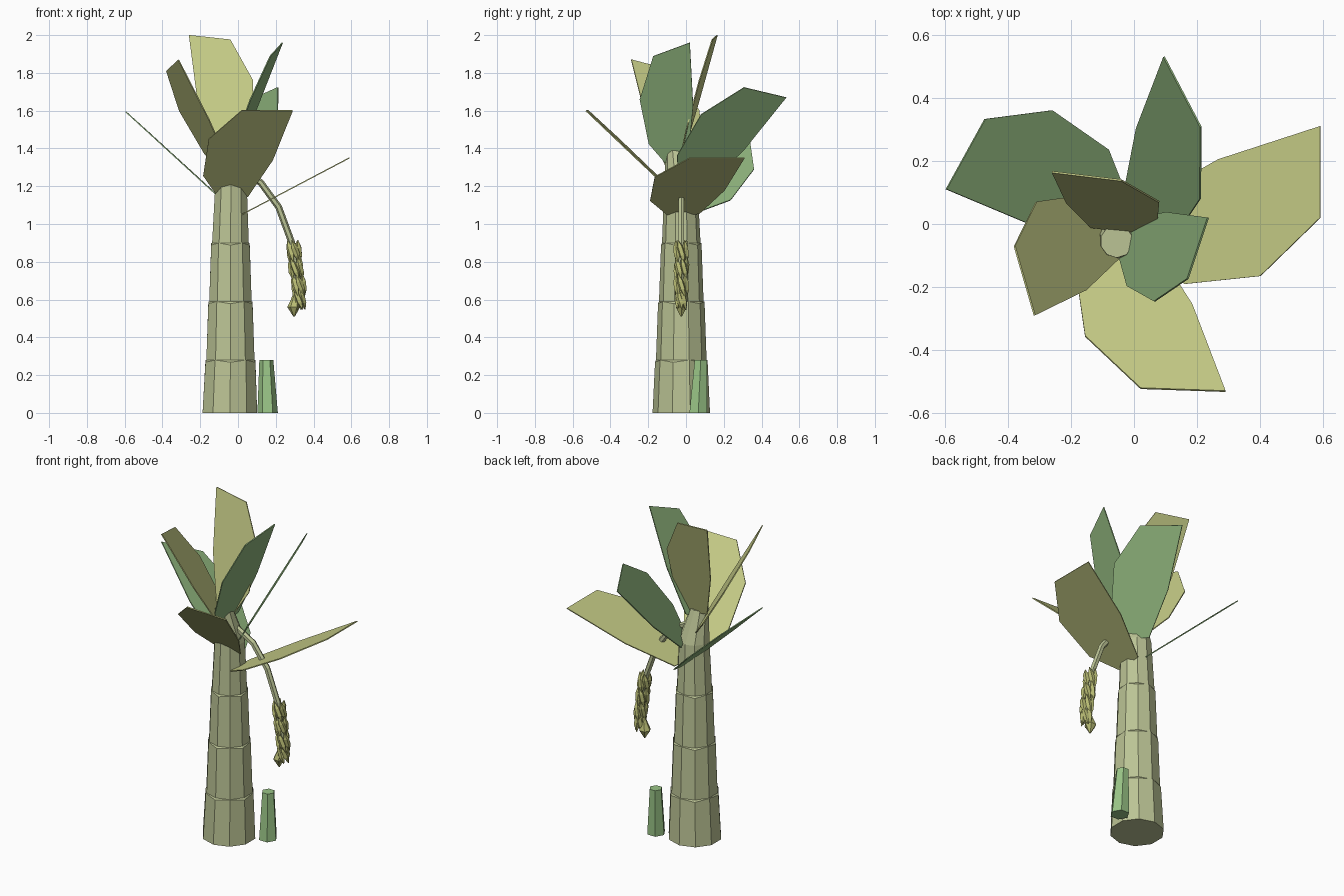
import bpy, math
from mathutils import Vector

if "Cube" in bpy.data.objects:
    bpy.data.objects.remove(bpy.data.objects["Cube"])


def material(name, rgb):
    m = bpy.data.materials.new(name)
    m.diffuse_color = (*rgb, 1)
    m.use_nodes = True
    m.node_tree.nodes["Principled BSDF"].inputs["Base Color"].default_value = m.diffuse_color
    return m


BARK = material("bark", (0.50, 0.55, 0.30))
YELLOW = material("yellow_leaf", (0.56, 0.60, 0.24))
GREEN = material("green_leaf", (0.27, 0.45, 0.20))
SHOOT = material("shoot_green", (0.32, 0.55, 0.24))
FRUIT = material("fruit", (0.50, 0.52, 0.18))


def make(name, verts, faces, mat):
    me = bpy.data.meshes.new(name)
    me.from_pydata([tuple(v) for v in verts], [], faces)
    me.materials.append(mat)
    ob = bpy.data.objects.new(name, me)
    bpy.context.collection.objects.link(ob)
    return ob


def loft(rings, sides, phase=0.0):
    """Closed tube through rings of (centre, radius, axis, dip)."""
    verts, faces = [], []
    for c, r, axis, dip in rings:
        q = Vector((0, 0, 1)).rotation_difference(Vector(axis))
        for i in range(sides):
            a = phase + math.tau * i / sides
            p = Vector((r * math.cos(a), r * math.sin(a), -dip * (i % 2)))
            verts.append(Vector(c) + q @ p)
    for k in range(len(rings) - 1):
        for i in range(sides):
            j = (i + 1) % sides
            faces.append((k * sides + i, k * sides + j,
                          (k + 1) * sides + j, (k + 1) * sides + i))
    faces.append(tuple(reversed(range(sides))))
    faces.append(tuple(range((len(rings) - 1) * sides, len(rings) * sides)))
    return verts, faces


UP = (0, 0, 1)

# Trunk: stacked sheaths, each slightly stepped in where the next one emerges
rings = [((-0.043, -0.025, 0), 0.152, UP, 0)]
for z, r in ((0.28, 0.139), (0.59, 0.123), (0.90, 0.107)):
    rings.append(((-0.040, -0.025, z), r, UP, 0.012))
    rings.append(((-0.040, -0.025, z), r - 0.005, UP, 0))
rings += [((-0.037, -0.027, 1.2), 0.088, UP, 0),
          ((-0.055, -0.055, 1.39), 0.052, UP, 0)]
make("trunk", *loft(rings, 10, math.pi / 10), BARK)

# Young shoot beside the trunk
make("young_shoot", *loft([((0.157, 0.065, 0), 0.054, UP, 0),
                           ((0.150, 0.078, 0.28), 0.037, UP, 0)], 6), SHOOT)

# Leaves share one lopsided outline, weighted along base->tip and base->side
OUTLINE = [(1, 0), (0.47, 0.795), (0, 1), (-0.212, 0.69),
           (-0.146, 0.219), (0.17, -0.232), (0.584, -0.224)]


def leaf(name, mat, base, tip, side):
    base, tip, side = Vector(base), Vector(tip), Vector(side)
    t, s = tip - base, side - base
    n = t.cross(s).normalized() * 0.003
    flat = [base + a * t + b * s for a, b in OUTLINE]
    k = len(flat)
    verts = [p + n for p in flat] + [p - n for p in flat]
    faces = [tuple(reversed(range(k))), tuple(range(k, 2 * k))]
    faces += [(i, (i + 1) % k, (i + 1) % k + k, i + k) for i in range(k)]
    # outline runs clockwise about t x s reversed, so flip the caps to match
    faces = [tuple(range(k)), tuple(reversed(range(k, 2 * k)))] + \
            [tuple(reversed(f)) for f in faces[2:]]
    make(name, verts, faces, mat)


leaf("right_leaf", YELLOW, (0.02, -0.02, 1.05), (0.59, 0.31, 1.35), (0.40, -0.165, 1.25))
leaf("front_leaf", YELLOW, (-0.03, -0.04, 1.14), (0.29, -0.53, 1.60), (-0.155, -0.355, 1.45))
leaf("left_leaf", GREEN, (-0.054, 0.02, 1.10), (-0.595, 0.11, 1.595), (-0.26, 0.36, 1.29))
leaf("back_leaf", GREEN, (0.0, 0.02, 1.20), (0.095, 0.53, 1.67), (0.21, 0.08, 1.58))
leaf("tall_back_leaf", YELLOW, (-0.07, -0.02, 1.37), (-0.26, 0.165, 2.0), (0.08, 0.07, 1.76))
leaf("upright_left_leaf", YELLOW, (-0.06, -0.04, 1.28), (-0.315, -0.29, 1.87), (-0.31, 0.07, 1.60))
leaf("upright_right_leaf", GREEN, (-0.03, -0.045, 1.33), (0.235, 0.02, 1.96), (0.065, -0.245, 1.66))

# Drooping fruit stalk
Y = -0.025
path = [Vector(p) for p in ((0, Y, 1.29), (0.12, Y, 1.22), (0.215, Y, 1.09),
                            (0.285, Y, 0.90), (0.31, Y, 0.74), (0.325, Y, 0.64), (0.297, Y, 0.56))]
stalk = []
for i, p in enumerate(path):
    d = path[min(i + 1, len(path) - 1)] - path[max(i - 1, 0)]
    stalk.append((p, 0.018, d.normalized(), 0))
make("fruit_stalk", *loft(stalk, 6), BARK)


def spindle(name, centre, axis, length, radius, sides=5):
    c, a = Vector(centre), Vector(axis).normalized()
    prof = ((-0.5, 0.1), (-0.18, 1), (0.18, 1), (0.5, 0.1))
    make(name, *loft([(c + a * length * h, radius * r, a, 0) for h, r in prof], sides), FRUIT)


# Fruit in twisted tiers around the stalk
for t, (x, z) in enumerate(((0.298, 0.855), (0.308, 0.765), (0.322, 0.675), (0.325, 0.605))):
    for i in range(5):
        a = math.tau * i / 5 + t * 0.65
        off = 0.025 if t < 3 else 0.018
        spindle(f"fruit_{t}_{i}",
                (x + off * math.cos(a), Y + off * math.sin(a), z),
                (-0.3 * math.sin(a) + 0.1, 0.3 * math.cos(a), -1), 0.125, 0.017)

# Bud at the end of the bunch
make("flower_bud", *loft([((0.297, Y, 0.51), 0.004, UP, 0), ((0.295, Y, 0.56), 0.034, UP, 0),
                          ((0.30, Y, 0.595), 0.022, UP, 0), ((0.305, Y, 0.64), 0.010, UP, 0)], 6), FRUIT)

# Make every shell face outward
import bmesh
for ob in bpy.context.collection.objects:
    bm = bmesh.new()
    bm.from_mesh(ob.data)
    bmesh.ops.recalc_face_normals(bm, faces=bm.faces)
    bm.to_mesh(ob.data)
    bm.free()
